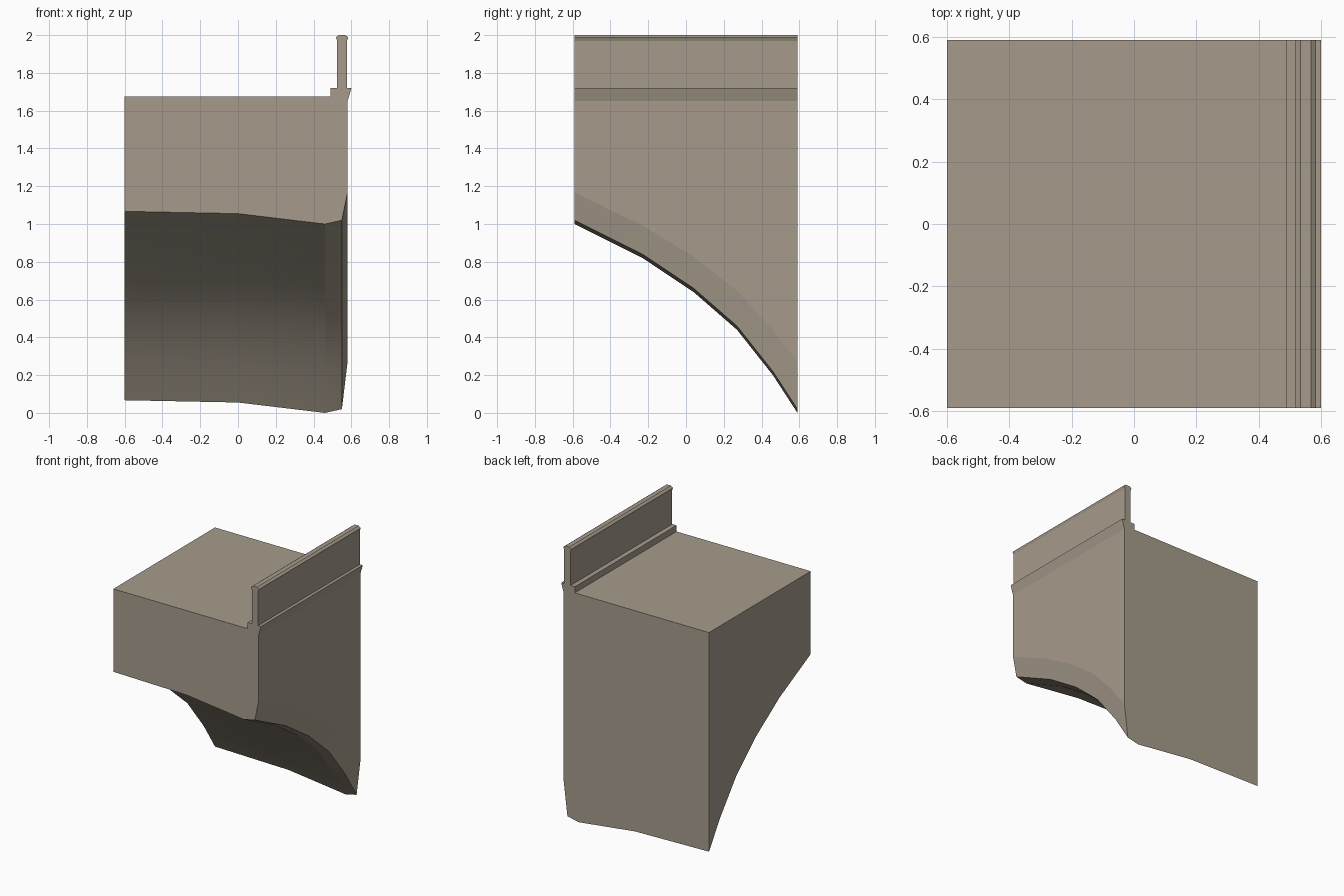
import bpy, bmesh, math

if "Cube" in bpy.data.objects:
    bpy.data.objects.remove(bpy.data.objects["Cube"])

stone = bpy.data.materials.new("warm grey stone")
stone.diffuse_color = (0.38, 0.33, 0.26, 1)
stone.use_nodes = True
stone.node_tree.nodes["Principled BSDF"].inputs["Base Color"].default_value = stone.diffuse_color


def loft(name, sections):
    """Skin matching closed rings and cap both ends."""
    bm = bmesh.new()
    rings = [[bm.verts.new(p) for p in s] for s in sections]
    n = len(rings[0])
    for a, b in zip(rings, rings[1:]):
        for i in range(n):
            j = (i + 1) % n
            bm.faces.new((a[i], a[j], b[j], b[i]))
    bm.faces.new(rings[0])
    bm.faces.new(rings[-1])
    bmesh.ops.recalc_face_normals(bm, faces=bm.faces[:])
    # merge the coplanar strips on the flat sides
    bmesh.ops.dissolve_limit(bm, angle_limit=math.radians(0.1),
                             verts=bm.verts[:], edges=bm.edges[:])
    me = bpy.data.meshes.new(name)
    bm.to_mesh(me)
    bm.free()
    me.materials.append(stone)
    ob = bpy.data.objects.new(name, me)
    bpy.context.collection.objects.link(ob)
    bpy.ops.object.select_all(action='DESELECT')
    ob.select_set(True)
    bpy.context.view_layer.objects.active = ob
    bpy.ops.object.shade_smooth_by_angle(angle=math.radians(12))
    return ob


# Half arch of the bridge: (y, height of the soffit, height of the bevel band)
arch = [(-0.59, 1.0, 0.147), (-0.23, 0.82, 0.152), (0.04, 0.64, 0.167),
        (0.27, 0.44, 0.187), (0.46, 0.20, 0.22), (0.59, 0.0, 0.25)]
soffit = [(-0.6, 0.067), (0.0, 0.055), (0.46, 0.0), (0.55, 0.02)]
sections = []
for y, z, band in arch:
    ring = [(x, y, z + dz) for x, dz in soffit]
    ring += [(0.58, y, z + 0.02 + band), (0.58, y, 1.65),
             (0.49, y, 1.675), (-0.6, y, 1.675)]
    sections.append(ring)
loft("bridge_arch_body", sections)

# Parapet wall with ledge, outer lip and rounded coping
parapet = [(0.49, 1.675), (0.58, 1.65), (0.595, 1.70), (0.60, 1.72),
           (0.577, 1.72), (0.577, 1.97), (0.584, 1.988), (0.568, 2.0),
           (0.534, 2.0), (0.518, 1.988), (0.525, 1.97), (0.525, 1.72),
           (0.49, 1.72)]
loft("parapet", [[(x, y, z) for x, z in parapet] for y in (-0.59, 0.59)])
